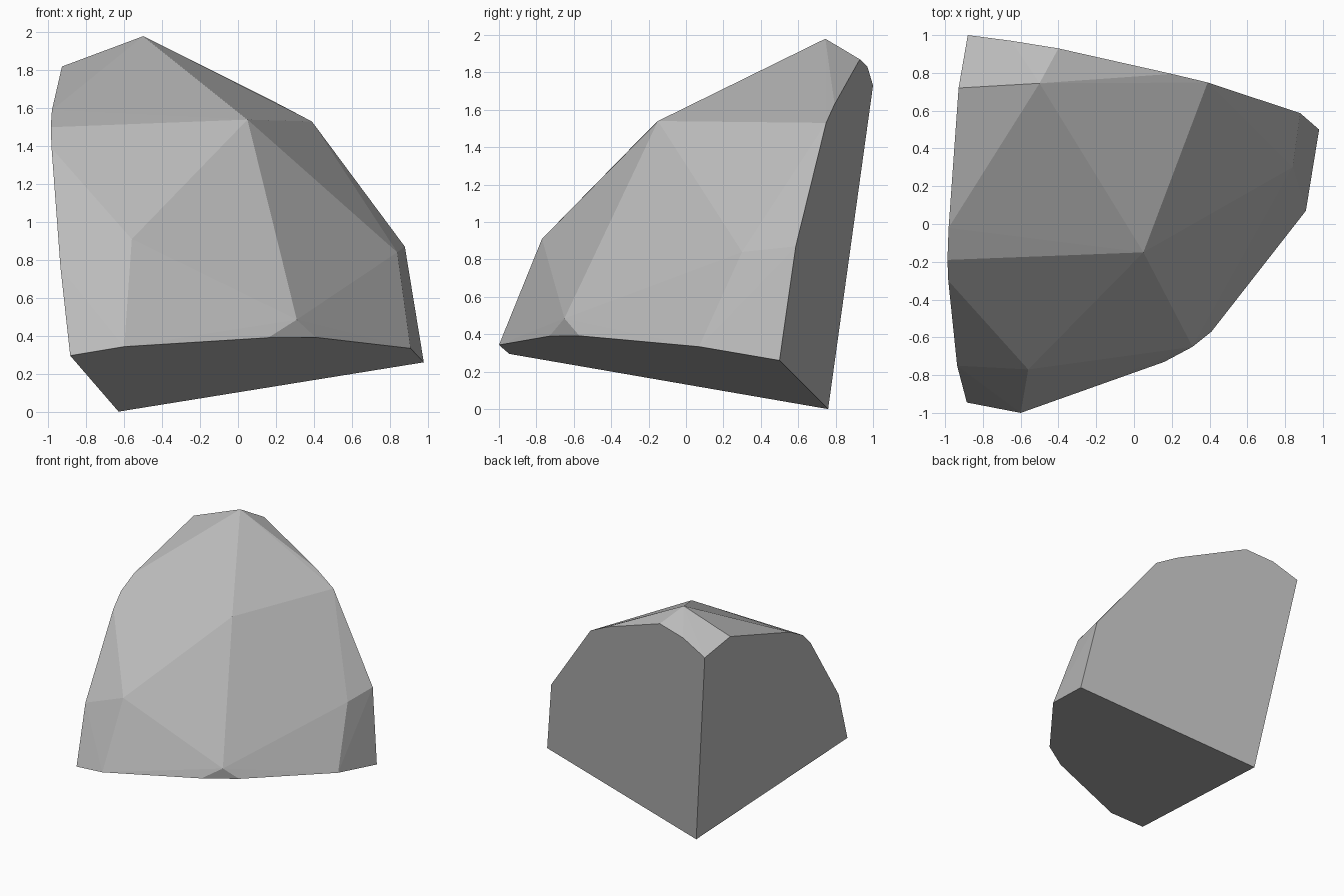
import bpy, bmesh, math
from mathutils import Vector
from mathutils.geometry import intersect_line_plane

cube = bpy.data.objects.get("Cube")
if cube:
    bpy.data.objects.remove(cube, do_unlink=True)

# Corners where the three flat cuts meet
base = Vector((-0.63, 0.76, 0.0))
top_left = Vector((-0.88, 1.0, 1.73))
right_tip = Vector((0.98, 0.50, 0.26))
front_left = Vector((-0.885, -0.945, 0.295))


def rim(a, b, axis, points):
    """Drop rim points along an axis onto the cut through base, a and b."""
    normal = (a - base).cross(b - base)
    return [intersect_line_plane(Vector(p), Vector(p) + Vector(axis), base, normal)
            for p in points]


# Faceted outer crown of the rock
points = [base, top_left, right_tip, front_left]
points += [Vector(p) for p in (
    (-0.50, 0.745, 1.98), (0.05, -0.15, 1.54), (-0.56, -0.77, 0.91),
    (0.31, -0.65, 0.485), (0.84, 0.30, 0.84))]

# Rims of the underside, back and left cuts
points += rim(right_tip, front_left, (0, 0, 1), (
    (0.91, 0.07, 0.34), (0.41, -0.57, 0.40), (0.16, -0.73, 0.39), (-0.60, -1.0, 0.345)))
points += rim(right_tip, top_left, (0, 1, 0), (
    (0.88, 0.585, 0.87), (0.39, 0.75, 1.53), (0.20, 0.795, 1.63),
    (-0.40, 0.93, 1.87), (-0.65, 0.97, 1.83)))
points += rim(front_left, top_left, (1, 0, 0), (
    (-0.93, 0.72, 1.82), (-0.98, -0.02, 1.59), (-0.985, -0.19, 1.50),
    (-0.98, -0.30, 1.39), (-0.93, -0.75, 0.76)))

# Wrap the points in flat facets and merge coplanar triangles
bm = bmesh.new()
for p in points:
    bm.verts.new(p)
bmesh.ops.convex_hull(bm, input=bm.verts)
bmesh.ops.dissolve_limit(bm, angle_limit=math.radians(1), verts=bm.verts, edges=bm.edges)
bmesh.ops.recalc_face_normals(bm, faces=bm.faces)
mesh = bpy.data.meshes.new("rock_shard")
bm.to_mesh(mesh)
bm.free()

# Plain stone colour
stone = bpy.data.materials.new("stone_grey")
stone.use_nodes = True
grey = (0.5, 0.5, 0.5, 1)
stone.diffuse_color = grey
stone.node_tree.nodes["Principled BSDF"].inputs["Base Color"].default_value = grey
mesh.materials.append(stone)

rock = bpy.data.objects.new("rock_shard", mesh)
bpy.context.collection.objects.link(rock)
